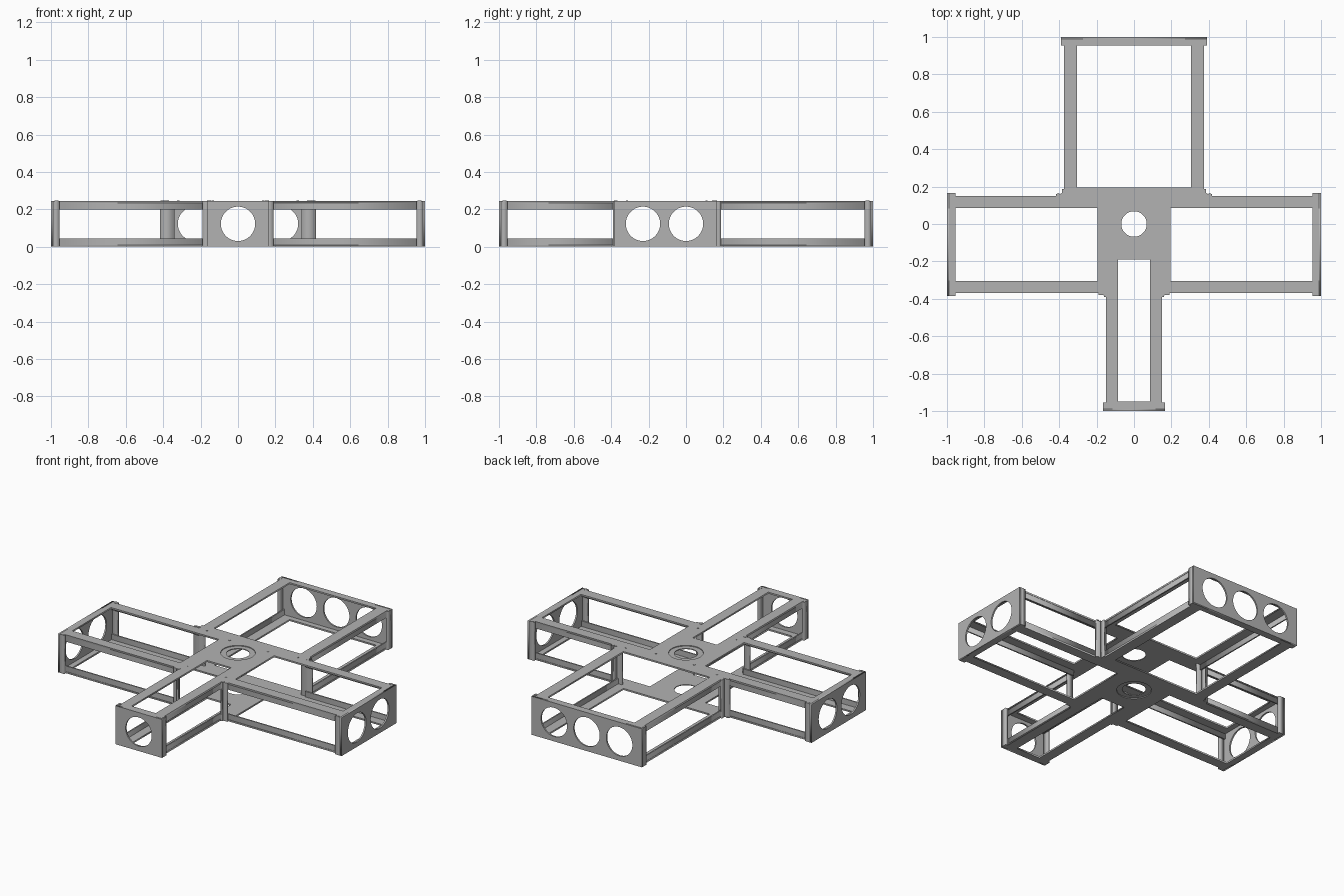
import bpy
import math
from mathutils import Matrix, Vector

if "Cube" in bpy.data.objects:
    bpy.data.objects.remove(bpy.data.objects["Cube"], do_unlink=True)

H = 0.245      # overall height
T = 0.01       # sheet thickness
LIP = 0.045    # rail height

steel = bpy.data.materials.new("grey steel")
steel.use_nodes = True
steel.diffuse_color = (0.45, 0.45, 0.45, 1)
steel.node_tree.nodes["Principled BSDF"].inputs["Base Color"].default_value = (0.45, 0.45, 0.45, 1)


def rect(x0, x1, y0, y1):
    return [(x0, y0), (x1, y0), (x1, y1), (x0, y1)]


def ring(cx, cy, r, n=48):
    return [(cx + r * math.cos(2 * math.pi * i / n),
             cy + r * math.sin(2 * math.pi * i / n)) for i in range(n)]


def sheet(name, loops, matrix, thick=T):
    """Flat sheet: first loop is the outline, the others are holes."""
    curve = bpy.data.curves.new(name, 'CURVE')
    curve.dimensions = '2D'
    curve.fill_mode = 'BOTH'
    curve.extrude = thick / 2
    for loop in loops:
        s = curve.splines.new('POLY')
        s.points.add(len(loop) - 1)
        for p, (x, y) in zip(s.points, loop):
            p.co = (x, y, 0, 1)
        s.use_cyclic_u = True
    temp = bpy.data.objects.new(name + "_outline", curve)
    bpy.context.collection.objects.link(temp)
    bpy.context.view_layer.update()
    mesh = bpy.data.meshes.new_from_object(
        temp.evaluated_get(bpy.context.evaluated_depsgraph_get()))
    bpy.data.objects.remove(temp, do_unlink=True)
    mesh.transform(matrix)
    mesh.materials.clear()
    mesh.materials.append(steel)
    ob = bpy.data.objects.new(name, mesh)
    bpy.context.collection.objects.link(ob)
    return ob


def box(name, x0, x1, y0, y1, z0=0, z1=H):
    x0, x1 = sorted((x0, x1))
    y0, y1 = sorted((y0, y1))
    mid = Matrix.Translation((0, 0, (z0 + z1) / 2))
    return sheet(name, [rect(x0, x1, y0, y1)], mid, z1 - z0)


def bolt(name, loc, axis=(0, 0, 1), r=0.01, h=0.004):
    turn = Vector((0, 0, 1)).rotation_difference(Vector(axis)).to_matrix().to_4x4()
    return sheet(name, [ring(0, 0, r, 12)], Matrix.Translation(loc) @ turn, h)


# Cross-shaped top and bottom plates
right_half = [(0.15, -0.99), (0.15, -0.37), (0.99, -0.37), (0.99, 0.15),
              (0.375, 0.15), (0.375, 0.99)]
outline = right_half + [(-x, y) for x, y in reversed(right_half)]
openings = [rect(-0.085, 0.085, -0.95, -0.19), rect(-0.305, 0.305, 0.195, 0.955),
            rect(0.195, 0.955, -0.305, 0.085), rect(-0.955, -0.195, -0.305, 0.085)]
for name, outer, inner in (("bottom", T / 4, 3 * T / 4), ("top", H - T / 4, H - 3 * T / 4)):
    # Each plate has a recessed step around its hub hole
    for layer, z, r in (("plate", outer, 0.1), ("inner_plate", inner, 0.068)):
        sheet(f"{name}_{layer}", [outline] + openings + [ring(0, 0, r)],
              Matrix.Translation((0, 0, z)), T / 2)

# Upright lips of the rails, along the outer edge of every arm
for s, side in ((1, "left"), (-1, "right")):
    for level, z0, z1 in (("lower", T, LIP), ("upper", H - LIP, H - T)):
        box(f"{side}_{level}_front_arm_rail", s * 0.14, s * 0.148, -0.99, -0.37, z0, z1)
        box(f"{side}_{level}_back_arm_rail", s * 0.365, s * 0.373, 0.15, 0.99, z0, z1)
        box(f"{side}_{level}_side_rail_front", s * 0.15, s * 0.99, -0.368, -0.36, z0, z1)
        box(f"{side}_{level}_side_rail_back", s * 0.375, s * 0.99, 0.14, 0.148, z0, z1)

    # Angle posts at the inner corners
    box(f"{side}_back_post_wide", s * 0.34, s * 0.418, 0.15, 0.16)
    box(f"{side}_back_post_leg", s * 0.375, s * 0.385, 0.16, 0.188)
    box(f"{side}_front_post_wide", s * 0.15, s * 0.19, -0.38, -0.37)
    box(f"{side}_front_post_leg", s * 0.15, s * 0.16, -0.39, -0.38)

    # Folded flanges of the end plates
    box(f"{side}_front_end_flange", s * 0.15, s * 0.165, -1 + T, -0.955)
    box(f"{side}_back_end_flange", s * 0.375, s * 0.39, 0.955, 1 - T)
    box(f"{side}_end_flange_front", s * 0.955, s * (1 - T), -0.385, -0.37)
    box(f"{side}_end_flange_back", s * 0.955, s * (1 - T), 0.15, 0.165)

    # Bolt heads on the top and bottom
    spots = [(0.155, -0.97), (0.38, 0.97), (0.97, -0.375), (0.97, 0.155), (0.155, -0.375),
             (0.385, 0.155), (0.405, 0.155), (0.135, -0.315), (0.135, 0.11), (0.32, 0.145)]
    for i, (x, y) in enumerate(spots):
        for z in (0.002, H):
            bolt(f"{side}_bolt_{i}", (s * x, y, z), r=0.01 if i < 7 else 0.006)

    # Bolt heads on the end plates
    bolt(f"{side}_front_end_bolt", (s * 0.148, -0.998, H / 2), (0, 1, 0))
    bolt(f"{side}_back_end_bolt", (s * 0.37, 0.998, H / 2), (0, 1, 0))
    for y in (-0.37, 0.148):
        bolt(f"{side}_end_bolt", (s * 0.998, y, H / 2), (1, 0, 0))

# End plates with large round windows
face_y = Matrix.Rotation(math.pi / 2, 4, 'X')
face_x = Matrix.Rotation(math.pi / 2, 4, 'Z') @ face_y


def end_plate(name, lo, hi, centres, matrix):
    holes = [ring(c, H / 2, 0.092) for c in centres]
    sheet(name, [rect(lo, hi, 0, H)] + holes, matrix)


edge = 1 - T / 2
end_plate("front_end_plate", -0.165, 0.165, [0], Matrix.Translation((0, -edge, 0)) @ face_y)
end_plate("back_end_plate", -0.39, 0.39, [-0.23, 0, 0.23],
          Matrix.Translation((0, edge, 0)) @ face_y)
for s, side in ((1, "left"), (-1, "right")):
    end_plate(f"{side}_end_plate", -0.385, 0.165, [-0.23, 0],
              Matrix.Translation((s * edge, 0, 0)) @ face_x)
